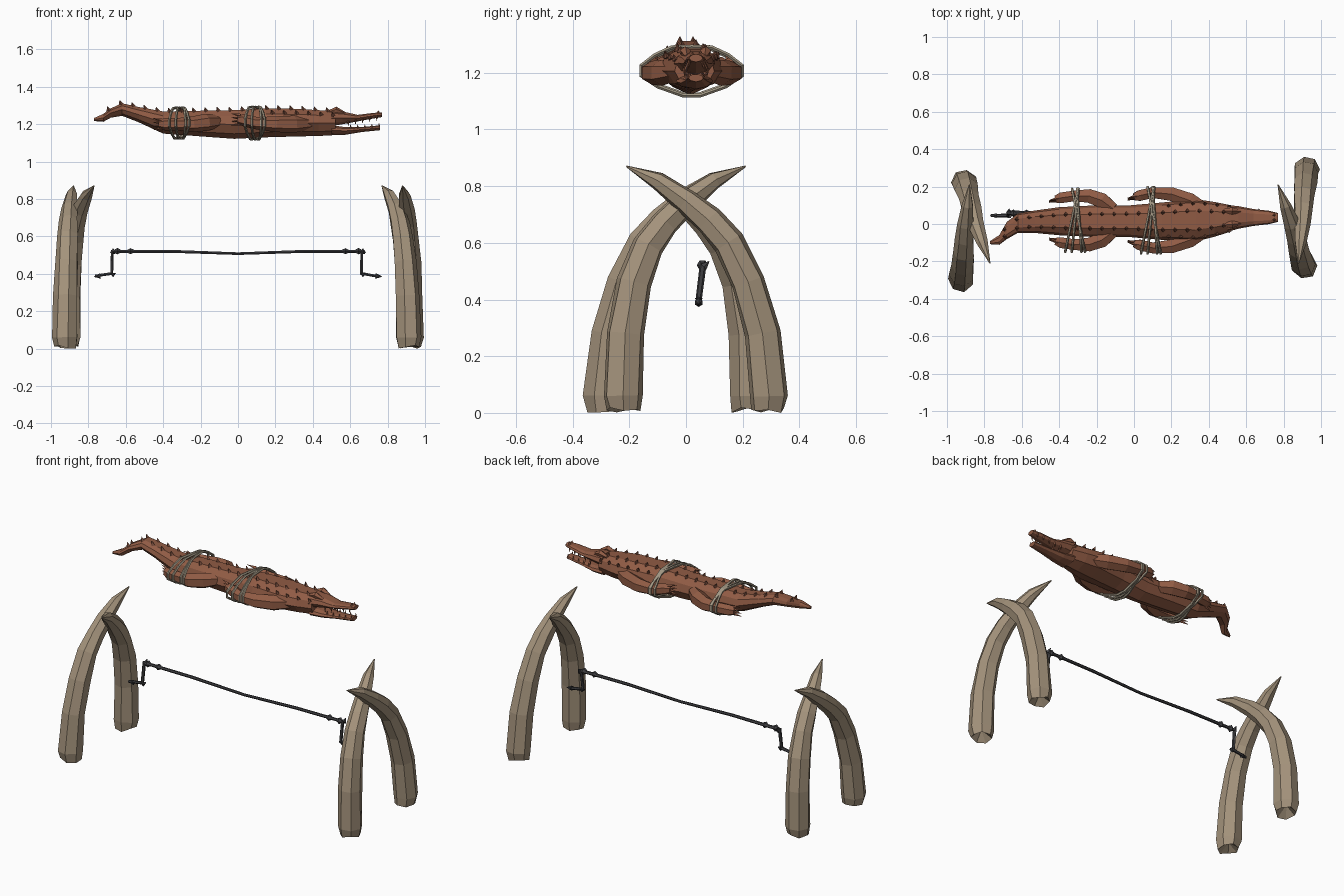
import bpy, bmesh, math, random
from mathutils import Vector as V

if "Cube" in bpy.data.objects:
    bpy.data.objects.remove(bpy.data.objects["Cube"])

random.seed(4)

def material(name, rgb):
    m = bpy.data.materials.new(name)
    m.diffuse_color = (*rgb, 1)
    m.use_nodes = True
    m.node_tree.nodes["Principled BSDF"].inputs["Base Color"].default_value = m.diffuse_color
    return m

IVORY = material("old ivory", (0.37, 0.29, 0.20))
SKIN = material("roasted skin", (0.28, 0.105, 0.058))
SCUTE = material("dark scutes", (0.16, 0.062, 0.038))
ROPE = material("rope", (0.36, 0.31, 0.23))
IRON = material("dark iron", (0.05, 0.05, 0.055))

def finish(name, bm, mat):
    bmesh.ops.recalc_face_normals(bm, faces=bm.faces)
    me = bpy.data.meshes.new(name)
    bm.to_mesh(me)
    bm.free()
    me.materials.append(mat)
    ob = bpy.data.objects.new(name, me)
    bpy.context.collection.objects.link(ob)
    return ob

def skin_rings(bm, rings, closed=False, inset=0.0):
    """Bridge rings of points; ends are closed with a fan, the first one recessed."""
    vr = [[bm.verts.new(p) for p in r] for r in rings]
    n = len(vr[0])
    pairs = list(zip(vr, vr[1:])) + ([(vr[-1], vr[0])] if closed else [])
    for a, b in pairs:
        for i in range(n):
            j = (i + 1) % n
            bm.faces.new((a[i], a[j], b[j], b[i]))
    if not closed:
        axis = (sum(rings[1], V()) / n - sum(rings[0], V()) / n).normalized()
        for r, d in ((vr[0], axis * inset), (vr[-1], V())):
            c = bm.verts.new(sum((v.co for v in r), V()) / n + d)
            for i in range(n):
                bm.faces.new((r[i], r[(i + 1) % n], c))

def tube(bm, pts, radii, sides=6, ref=(0, 1, 0), closed=False, inset=0.0, jitter=0.0):
    pts = [V(p) for p in pts]
    k, rings = len(pts), []
    for i, p in enumerate(pts):
        nxt = pts[(i + 1) % k] if closed or i < k - 1 else p
        prv = pts[i - 1] if closed or i > 0 else p
        t = ((nxt - p).normalized() + (p - prv).normalized()).normalized()
        a = (V(ref) - V(ref).dot(t) * t).normalized()
        b = t.cross(a)
        r = radii[i] if isinstance(radii, (list, tuple)) else radii
        rings.append([p + (a * math.cos(q) + b * math.sin(q)) * r * (1 - random.random() * jitter)
                      for q in (2 * math.pi * j / sides for j in range(sides))])
    skin_rings(bm, rings, closed, inset)

def spike(bm, p, d, r, sides=4):
    """Small cone from p along d."""
    p, d = V(p), V(d)
    ref = (1, 0, 0) if abs(d.normalized().x) < 0.8 else (0, 0, 1)
    tube(bm, [p, p + d], [r, r * 0.08], sides, ref)

# crossed tusks, the right pair is the left pair turned half round
OUTER = [(-.922, -.29, .012), (-.925, -.293, .06), (-.92, -.27, .28), (-.915, -.22, .46), (-.91, -.15, .6),
         (-.905, -.08, .68), (-.9, 0, .748), (-.89, .1, .82), (-.88, .21, .87)]
INNER = [(-.91, .22, .02), (-.91, .222, .06), (-.905, .215, .28), (-.895, .185, .46), (-.88, .135, .59),
         (-.865, .075, .67), (-.845, 0, .745), (-.81, -.1, .82), (-.77, -.21, .87)]
RADII = [.062, .075, .071, .066, .06, .055, .048, .033, .003]
for side, s in (("left", 1), ("right", -1)):
    for part, path in (("outer", OUTER), ("inner", INNER)):
        bm = bmesh.new()
        tube(bm, [(x * s, y * s, z) for x, y, z in path], RADII, 7, (-s, 0, 0), inset=.04, jitter=.1)
        for v in bm.verts:
            if v.co.z < .03:
                v.co.z = random.uniform(0, .02)
        finish(f"{side}_{part}_tusk", bm, IVORY)

# spit rod with a crank at each end
bm = bmesh.new()
rod = [(-.765, .045, .388), (-.675, .045, .402), (-.672, .06, .52), (-.35, .057, .52), (0, .055, .508),
       (.35, .057, .52), (.662, .06, .52), (.66, .045, .402), (.755, .045, .385)]
tube(bm, rod, [.008, .011, .012, .009, .008, .009, .012, .011, .008], 6)
finish("spit_rod", bm, IRON)
bm = bmesh.new()
for s in (-1, 1):
    for x, r in ((.645, .02), (.575, .019)):
        tube(bm, [(s * (x - .018), .058, .521), (s * x, .058, .521), (s * (x + .016), .058, .521)],
             [.009, r, .009], 6)
    spike(bm, (s * .735, .045, .389), (s * .035, 0, -.004), .015, 6)
    spike(bm, (s * .668, .045, .405), (0, 0, -.022), .016, 6)
    spike(bm, (s * .668, .062, .515), (0, .02, .02), .016, 6)
finish("spit_collars", bm, IRON)

# crocodile body: stations of x, centre y, bottom z, top z, half width
SECTION = [(.45, 1), (.85, .6), (1, 0), (.7, -.65), (0, -1), (-.7, -.65), (-1, 0), (-.85, .6), (-.45, 1)]
BODY = [(-.77, -.1, 1.217, 1.233, .008), (-.72, -.085, 1.213, 1.255, .026), (-.68, -.035, 1.235, 1.285, .046),
        (-.62, .005, 1.245, 1.312, .052), (-.53, .012, 1.21, 1.292, .06), (-.4, .015, 1.15, 1.268, .075),
        (-.2, .015, 1.135, 1.272, .085), (-.02, .015, 1.122, 1.275, .085), (.15, .015, 1.13, 1.285, .1),
        (.33, .02, 1.135, 1.282, .113), (.43, .025, 1.137, 1.275, .093), (.52, .03, 1.142, 1.27, .07)]
UPPER = [(.5, .03, 1.19, 1.275, .072), (.56, .035, 1.2, 1.268, .06), (.64, .035, 1.215, 1.25, .045),
         (.72, .035, 1.23, 1.26, .036), (.77, .035, 1.238, 1.264, .024)]
LOWER = [(.5, .03, 1.142, 1.195, .066), (.57, .035, 1.143, 1.185, .053), (.66, .035, 1.158, 1.185, .038),
         (.76, .035, 1.168, 1.194, .026)]

def stations(name, rows):
    bm = bmesh.new()
    skin_rings(bm, [[V((x, cy + y * w, (lo + hi) / 2 + z * (hi - lo) / 2)) for y, z in SECTION]
                    for x, cy, lo, hi, w in rows])
    return finish(name, bm, SKIN)

stations("crocodile_body", BODY)
stations("upper_jaw", UPPER)
stations("lower_jaw", LOWER)

def at(x, rows):
    for a, b in zip(rows, rows[1:]):
        if a[0] <= x <= b[0]:
            f = (x - a[0]) / (b[0] - a[0])
            return [p + (q - p) * f for p, q in zip(a, b)]

# back scutes
bm = bmesh.new()
for i in range(19):
    x = -.69 + i * .065
    _, cy, lo, hi, w = at(x, BODY)
    for s in (-1, 1):
        spike(bm, (x, cy + s * w * .45, hi - .006), (-.008, 0, .024), .014)
        if x > .1:
            spike(bm, (x + .03, cy + s * w * .8, hi - .028), (-.006, s * .008, .02), .012)
finish("back_scutes", bm, SCUTE)

# eye ridges, nostrils and teeth
bm = bmesh.new()
for s in (-1, 1):
    tube(bm, [(.48, .033 + s * .038, 1.262), (.525, .034 + s * .036, 1.274), (.57, .035 + s * .032, 1.258)],
         [.01, .02, .008], 5, (0, 0, 1))
    spike(bm, (.75, .035 + s * .012, 1.256), (0, 0, .018), .012)
    for i in range(5):
        x = .59 + i * .038
        _, cy, lo, hi, w = at(x, UPPER)
        spike(bm, (x, cy + s * w * .75, lo + .012), (0, 0, -.027), .007)
        if x < .75:
            _, cy, lo, hi, w = at(x, LOWER)
            spike(bm, (x + .012, cy + s * w * .75, hi - .008), (0, 0, .022), .007)
finish("eyes_nostrils_teeth", bm, SKIN)

# legs folded back along the body
FRONT = [(.38, .06, 1.205), (.3, .105, 1.2), (.2, .14, 1.2), (.1, .148, 1.205), (.03, .132, 1.222), (0, .125, 1.225)]
HIND = [(-.11, .06, 1.215), (-.17, .105, 1.21), (-.24, .13, 1.2), (-.32, .13, 1.2), (-.39, .12, 1.2), (-.42, .112, 1.2)]
for part, path in (("front", FRONT), ("hind", HIND)):
    for side, s in (("left", 1), ("right", -1)):
        bm = bmesh.new()
        pts = [(x, .02 + s * y, z) for x, y, z in path]
        tube(bm, pts, [.035, .046, .042, .033, .033, .022], 6, (0, 0, 1))
        for k in (-1.5, -.5, .5, 1.5):
            x, y, z = pts[-1]
            spike(bm, (x + .015, y + s * .004 * k, z + k * .014), (-.05, -s * .012, k * .007), .01)
        finish(f"{side}_{part}_leg", bm, SKIN)

# rope lashings crossing around body and legs
HULL = [(0, 1.292), (.07, 1.29), (.13, 1.262), (.178, 1.225), (.178, 1.19), (.12, 1.152), (.03, 1.12)]
LOOP = HULL + [(-y, z) for y, z in reversed(HULL[1:])]
for name, x0, scale in (("front_lashing", .09, 1.0), ("hind_lashing", -.315, .95)):
    bm = bmesh.new()
    for off, tilt in ((-.018, .035), (.018, -.035), (.0, .018), (.022, -.012)):
        tube(bm, [(x0 + off + tilt * y / .178, .02 + y * scale, 1.205 + (z - 1.205) * scale) for y, z in LOOP],
             .0075, 5, (1, 0, 0), closed=True)
    finish(name, bm, ROPE)
